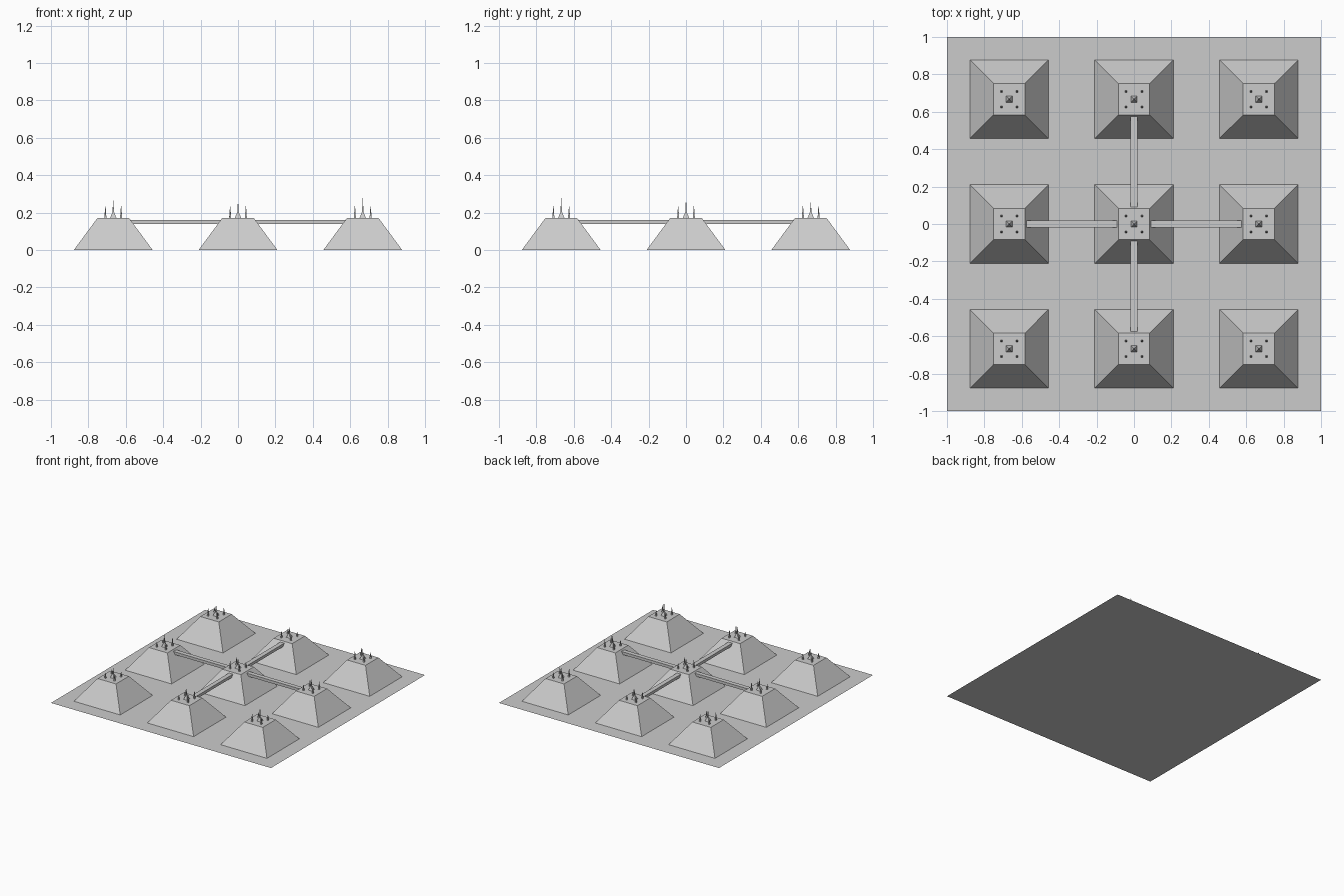
import bpy, bmesh, random
from mathutils import Matrix, Vector

if "Cube" in bpy.data.objects:
    bpy.data.objects.remove(bpy.data.objects["Cube"])

random.seed(4)
grey = bpy.data.materials.new("light grey")
grey.diffuse_color = (0.6, 0.6, 0.6, 1)
grey.use_nodes = True
grey.node_tree.nodes["Principled BSDF"].inputs["Base Color"].default_value = grey.diffuse_color

STEP = 0.667   # mound spacing
TOP = 0.172    # mound height


def finish(name, bm):
    me = bpy.data.meshes.new(name)
    bm.to_mesh(me)
    bm.free()
    me.materials.append(grey)
    ob = bpy.data.objects.new(name, me)
    bpy.context.collection.objects.link(ob)
    return ob


def frustum(bm, x, y, z0, z1, h0, h1):
    """Square block with half widths h0 at the bottom and h1 at the top."""
    verts = bmesh.ops.create_cube(bm, size=2)["verts"]
    for v in verts:
        up = v.co.z > 0
        h = h1 if up else h0
        v.co = Vector((x + v.co.x * h, y + v.co.y * h, z1 if up else z0))


# Flat ground sheet
bm = bmesh.new()
bmesh.ops.create_grid(bm, x_segments=1, y_segments=1, size=1)
finish("base_sheet", bm)

# Peak heights of the centre spikes, by column and row
peaks = {(-1, -1): 0.25, (0, -1): 0.255, (1, -1): 0.278,
         (-1, 0): 0.265, (0, 0): 0.25, (1, 0): 0.255,
         (-1, 1): 0.255, (0, 1): 0.25, (1, 1): 0.25}

for (i, j), peak in peaks.items():
    x, y = i * STEP, j * STEP
    # Sloped mound
    bm = bmesh.new()
    frustum(bm, x, y, 0, TOP, 0.211, 0.084)
    finish("mound", bm)
    # Centre spike: small pyramid with a needle
    bm = bmesh.new()
    frustum(bm, x, y, TOP, 0.203, 0.017, 0.004)
    frustum(bm, x, y, 0.203, peak, 0.004, 0.0008)
    finish("centre_spike", bm)
    # Four corner spikes
    bm = bmesh.new()
    for sx in (-1, 1):
        for sy in (-1, 1):
            frustum(bm, x + sx * 0.042, y + sy * 0.042, TOP,
                    random.uniform(0.207, 0.238), 0.0055, 0.001)
    finish("corner_spikes", bm)

# Four bridges from the middle mound
for dx, dy in ((1, 0), (-1, 0), (0, 1), (0, -1)):
    bm = bmesh.new()
    size = (0.485 if dx else 0.036, 0.485 if dy else 0.036, 0.023)
    bmesh.ops.create_cube(bm, size=1, matrix=Matrix.LocRotScale(
        Vector((dx * STEP / 2, dy * STEP / 2, 0.15)), None, Vector(size)))
    finish("bridge", bm)
